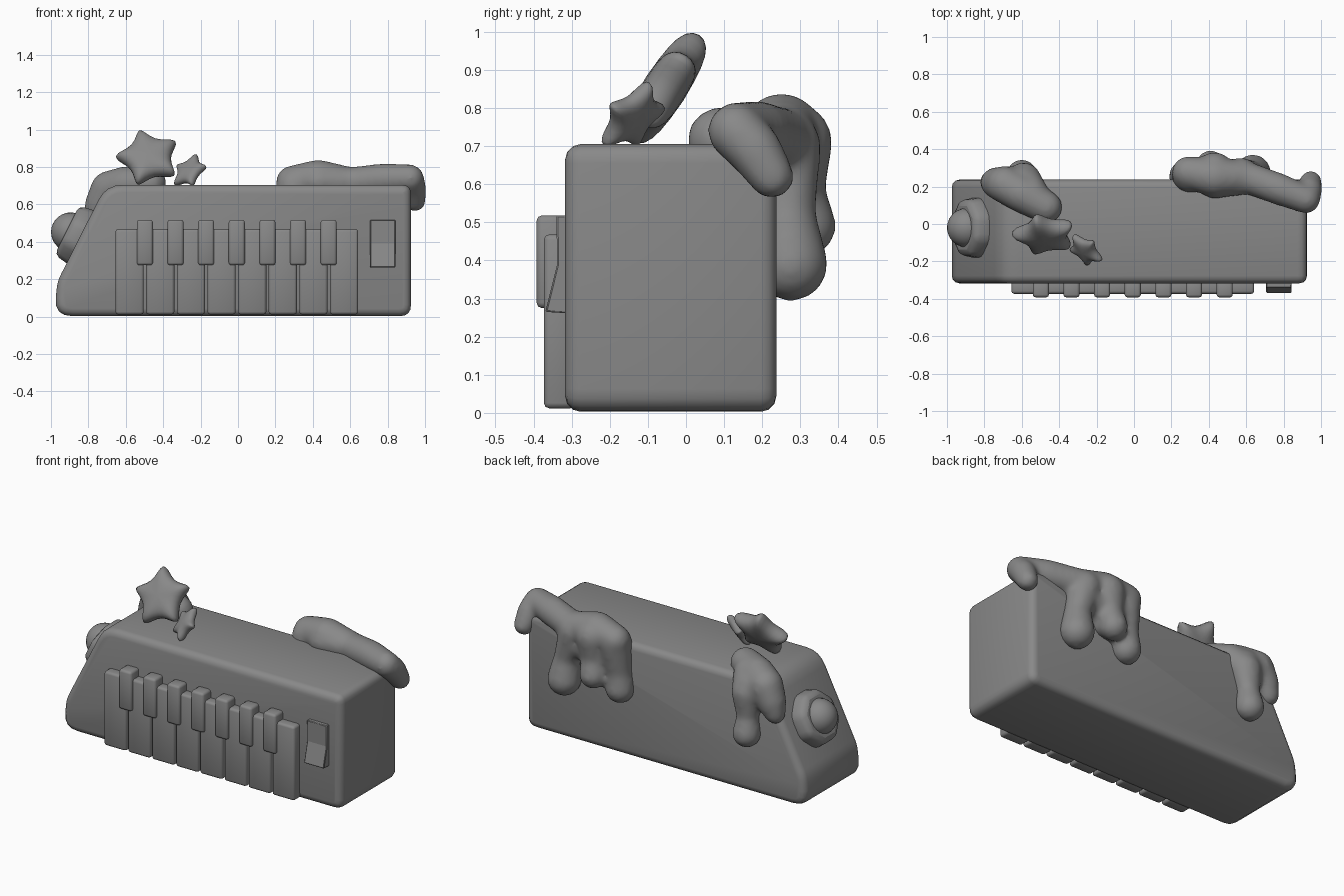
import bpy, bmesh, math
from mathutils import Vector, Matrix

if "Cube" in bpy.data.objects:
    bpy.data.objects.remove(bpy.data.objects["Cube"])

# Dark grey surface shared by all parts
grey = bpy.data.materials.new("dark_grey")
grey.diffuse_color = (0.25, 0.25, 0.25, 1)
grey.use_nodes = True
grey.node_tree.nodes["Principled BSDF"].inputs["Base Color"].default_value = grey.diffuse_color


def finish(name, bm, bevel=0, segs=2, limit=40, smooth=180):
    bmesh.ops.recalc_face_normals(bm, faces=bm.faces)
    me = bpy.data.meshes.new(name)
    bm.to_mesh(me)
    bm.free()
    me.materials.append(grey)
    ob = bpy.data.objects.new(name, me)
    bpy.context.collection.objects.link(ob)
    if bevel:
        m = ob.modifiers.new("bevel", 'BEVEL')
        m.width, m.segments = bevel, segs
        m.limit_method, m.angle_limit = 'ANGLE', math.radians(limit)
    bpy.ops.object.select_all(action='DESELECT')
    ob.select_set(True)
    bpy.context.view_layer.objects.active = ob
    bpy.ops.object.shade_smooth_by_angle(angle=math.radians(smooth))
    return ob


def prism(points, offset):
    """Closed planar outline extruded by an offset."""
    bm = bmesh.new()
    lo = [bm.verts.new(p) for p in points]
    hi = [bm.verts.new(Vector(p) + Vector(offset)) for p in points]
    bm.faces.new(lo)
    bm.faces.new(hi[::-1])
    for i in range(len(lo)):
        bm.faces.new((lo[i - 1], lo[i], hi[i], hi[i - 1]))
    return bm


def rounded(corners, n=4):
    """Round each (x, z, radius) corner with a quadratic arc."""
    out = []
    for i, (x, z, r) in enumerate(corners):
        p = Vector((x, z))
        a = p + (Vector(corners[i - 1][:2]) - p).normalized() * r
        b = p + (Vector(corners[(i + 1) % len(corners)][:2]) - p).normalized() * r
        for k in range(n + 1):
            t = k / n
            out.append(a * (1 - t) ** 2 + p * 2 * t * (1 - t) + b * t * t)
    return out


def box(name, x0, x1, y0, y1, z0, z1, bevel):
    bm = prism([(x0, y0, z0), (x1, y0, z0), (x1, y0, z1), (x0, y0, z1)], (0, y1 - y0, 0))
    return finish(name, bm, bevel)


# Body with one sloping end
outline = rounded([(0.925, 0.003, 0.06), (0.925, 0.705, 0.05), (-0.705, 0.705, 0.09),
                   (-0.965, 0.19, 0.04), (-0.985, 0.003, 0.1)])
finish("body", prism([(p.x, -0.317, p.y) for p in outline], (0, 0.554, 0)), 0.055, 3)

# Keyboard
pitch = 0.1638
for i in range(8):
    x = -0.655 + i * pitch
    box(f"white_key_{i + 1}", x, x + 0.151, -0.373, -0.29, 0.012, 0.468, 0.014)
for i in range(7):
    x = -0.498 + i * pitch
    box(f"black_key_{i + 1}", x - 0.043, x + 0.043, -0.392, -0.3, 0.275, 0.518, 0.014)

# Rocker switch
switch = [(-0.29, 0.26), (-0.369, 0.265), (-0.338, 0.39), (-0.34, 0.518), (-0.29, 0.518)]
finish("rocker_switch", prism([(0.707, y, z) for y, z in switch], (0.135, 0, 0)), 0.004, 1, 30, 10)

# Lamp on the sloping end
slope = Vector((-0.894, 0, 0.447))
frame = Matrix.Translation((-0.85, -0.02, 0.43)) @ slope.to_track_quat('Z', 'Y').to_matrix().to_4x4()
bm = bmesh.new()
bmesh.ops.create_cone(bm, cap_ends=True, segments=8, radius1=0.178, radius2=0.158, depth=0.11,
                      matrix=frame @ Matrix.Translation((0, 0, 0.018)) @ Matrix.Rotation(math.pi / 8, 4, 'Z'))
finish("lamp_ring", bm, 0.03, 2, 30, 50)
bm = bmesh.new()
bmesh.ops.create_uvsphere(bm, u_segments=24, v_segments=14, radius=0.105,
                          matrix=frame @ Matrix.Translation((0, 0, 0.05)))
finish("lamp_dome", bm)


# Puffy stars
def star(name, center, normal, turn, outer, inner, thick):
    n = Vector(normal).normalized()
    up = (Vector((0, 0, 1)) - n * n.z).normalized()
    right = up.cross(n)
    c = Vector(center)
    bm = bmesh.new()
    rings, poles = [], []
    for s in (-1, 1):
        ring = []
        for k in range(10):
            r = inner if k % 2 else outer
            a = math.radians(90 + turn + k * 36)
            ring.append(bm.verts.new(c + (right * math.cos(a) + up * math.sin(a)) * r + n * s * thick * 0.7))
        rings.append(ring)
        poles.append(bm.verts.new(c + n * s * thick))
    for k in range(10):
        j = (k + 1) % 10
        bm.faces.new((rings[0][k], rings[0][j], rings[1][j], rings[1][k]))
        for s in (0, 1):
            bm.faces.new((rings[s][k], rings[s][j], poles[s]))
    ob = finish(name, bm)
    m = ob.modifiers.new("round", 'SUBSURF')
    m.levels = m.render_levels = 2


star("large_star", (-0.478, -0.056, 0.85), (0, -0.84, 0.54), 16, 0.235, 0.09, 0.064)
star("small_star", (-0.26, -0.14, 0.777), (-0.55, -0.62, 0.55), 0, 0.145, 0.052, 0.034)


# Dripping goo: tapered capsules fused by remeshing
def add_capsule(bm, ball, a, b):
    """Convex hull of two spheres, copied into bm."""
    tmp = bmesh.new()
    for x, y, z, r in (a, b):
        for p in ball:
            tmp.verts.new(Vector((x, y, z)) + p * r)
    bmesh.ops.convex_hull(tmp, input=tmp.verts[:])
    copies = {}
    for f in tmp.faces:
        for v in f.verts:
            if v not in copies:
                copies[v] = bm.verts.new(v.co)
        bm.faces.new([copies[v] for v in f.verts])
    tmp.free()


def goo(name, paths):
    bm = bmesh.new()
    bmesh.ops.create_icosphere(bm, subdivisions=3, radius=1)
    ball = [v.co.copy() for v in bm.verts]
    bm.clear()
    for path in paths:
        for a, b in zip(path, path[1:]):
            add_capsule(bm, ball, a, b)
    ob = finish(name, bm)
    m = ob.modifiers.new("fuse", 'REMESH')
    m.mode, m.voxel_size, m.use_smooth_shade = 'VOXEL', 0.014, True
    m = ob.modifiers.new("soften", 'SMOOTH')
    m.factor, m.iterations = 0.5, 14


goo("right_goo", [
    # lip along the top back edge and down the end
    [(0.29, 0.275, 0.72, 0.088), (0.43, 0.25, 0.735, 0.105), (0.6, 0.25, 0.715, 0.085),
     (0.78, 0.185, 0.735, 0.085), (0.92, 0.13, 0.74, 0.075), (0.935, 0.18, 0.69, 0.072), (0.945, 0.225, 0.62, 0.06)],
    [(0.43, 0.22, 0.72, 0.085), (0.62, 0.24, 0.72, 0.08)],
    # drips down the back
    [(0.57, 0.26, 0.70, 0.095), (0.625, 0.265, 0.52, 0.075), (0.635, 0.275, 0.39, 0.098)],
    [(0.43, 0.28, 0.71, 0.105), (0.42, 0.29, 0.58, 0.075), (0.41, 0.315, 0.49, 0.08)],
    [(0.3, 0.265, 0.70, 0.098), (0.28, 0.25, 0.52, 0.08), (0.27, 0.255, 0.42, 0.085)],
    [(0.58, 0.25, 0.63, 0.09), (0.3, 0.25, 0.6, 0.09)],
    [(0.42, 0.25, 0.52, 0.07), (0.28, 0.24, 0.5, 0.07)],
])
goo("left_goo", [
    [(-0.47, 0.09, 0.715, 0.088), (-0.6, 0.16, 0.705, 0.1), (-0.69, 0.21, 0.68, 0.1), (-0.735, 0.22, 0.6, 0.085),
     (-0.765, 0.225, 0.53, 0.06)],
    [(-0.55, 0.16, 0.7, 0.095), (-0.59, 0.235, 0.62, 0.095), (-0.6, 0.25, 0.48, 0.065), (-0.6, 0.265, 0.38, 0.082)],
    [(-0.6, 0.22, 0.66, 0.09), (-0.72, 0.22, 0.63, 0.085)],
])
